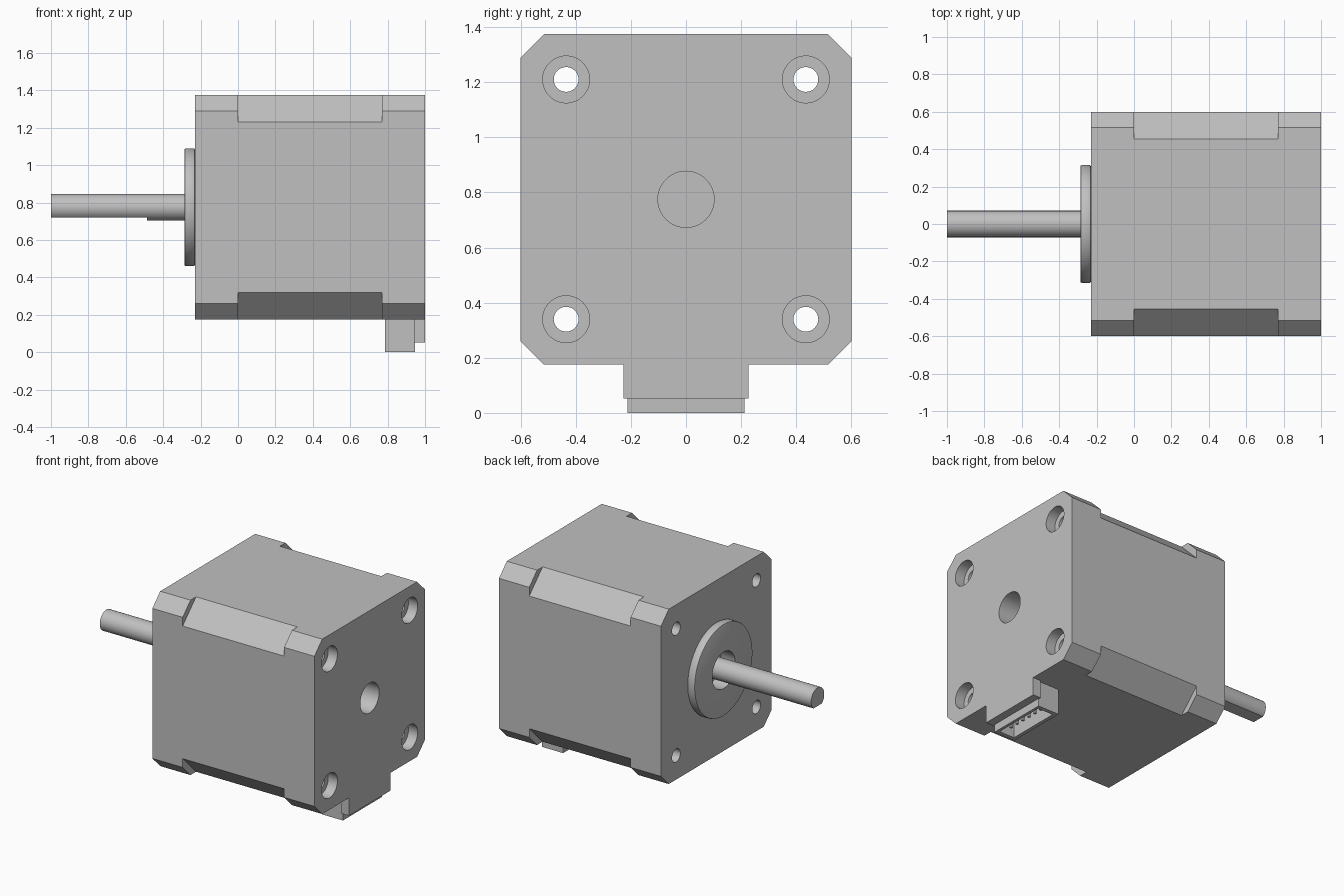
import bpy
from math import radians, sqrt, cos, sin
from mathutils import Matrix

if "Cube" in bpy.data.objects:
    bpy.data.objects.remove(bpy.data.objects["Cube"])

AXIS_Z = 0.775      # height of the shaft axis
HALF = 0.6          # half width of the square body
HOLE = 0.435        # screw hole offset from the axis
FRONT, BACK = -0.23, 1.0

grey = bpy.data.materials.new("plain grey")
grey.use_nodes = True
grey.diffuse_color = (0.53, 0.53, 0.53, 1)
grey.node_tree.nodes["Principled BSDF"].inputs["Base Color"].default_value = (0.53, 0.53, 0.53, 1)


def finish(name):
    ob = bpy.context.object
    ob.name = name
    ob.data.materials.append(grey)
    return ob


def box(name, x, y, z):
    """Box given by its (low, high) extents."""
    bpy.ops.mesh.primitive_cube_add(size=1)
    ob = finish(name)
    size = [b - a for a, b in (x, y, z)]
    mid = [(a + b) / 2 for a, b in (x, y, z)]
    ob.data.transform(Matrix.Translation(mid) @ Matrix.Diagonal((*size, 1)))
    return ob


def rod(name, x0, x1, radius, y=0, z=AXIS_Z, sides=48):
    """Cylinder lying along x."""
    bpy.ops.mesh.primitive_cylinder_add(vertices=sides, radius=radius, depth=x1 - x0)
    ob = finish(name)
    ob.data.transform(Matrix.Translation(((x0 + x1) / 2, y, z)) @ Matrix.Rotation(radians(90), 4, 'Y'))
    return ob


def apply(ob, mod):
    bpy.ops.object.select_all(action='DESELECT')
    ob.select_set(True)
    bpy.context.view_layer.objects.active = ob
    bpy.ops.object.modifier_apply(modifier=mod.name)


def cut(ob, cutter):
    mod = ob.modifiers.new("cut", 'BOOLEAN')
    mod.operation = 'DIFFERENCE'
    mod.solver = 'EXACT'
    mod.object = cutter
    apply(ob, mod)
    bpy.data.objects.remove(cutter)


def smooth(ob):
    bpy.ops.object.select_all(action='DESELECT')
    ob.select_set(True)
    bpy.context.view_layer.objects.active = ob
    bpy.ops.object.shade_smooth_by_angle(angle=radians(30))


def corner_cutter(x, chamfer, angle):
    """Diagonal block that slices one long corner of the body."""
    near = (2 * HALF - chamfer) / sqrt(2)
    ob = box("corner_cutter", x, (near, near + 0.3), (-0.4, 0.4))
    ob.data.transform(Matrix.Translation((0, 0, AXIS_Z)) @ Matrix.Rotation(radians(angle), 4, 'X'))
    return ob


# Body: square block with chamfered corners, cut deeper along the middle
body = box("motor_body", (FRONT, BACK), (-HALF, HALF), (AXIS_Z - HALF, AXIS_Z + HALF))
for angle in (45, 135, 225, 315):
    cut(body, corner_cutter((FRONT - 0.1, BACK + 0.1), 0.085, angle))
    cut(body, corner_cutter((0, 0.77), 0.145, angle))

# Screw holes, counterbored at the back
for sy in (-1, 1):
    for sz in (-1, 1):
        y, z = sy * HOLE, AXIS_Z + sz * HOLE
        cut(body, rod("hole_cutter", FRONT - 0.1, BACK + 0.1, 0.045, y, z, 32))
        cut(body, rod("counterbore_cutter", BACK - 0.07, BACK + 0.1, 0.085, y, z))

# Rear bearing recess and front shaft recess
cut(body, rod("rear_recess_cutter", BACK - 0.15, BACK + 0.1, 0.102))
cut(body, rod("front_recess_cutter", FRONT - 0.1, FRONT + 0.05, 0.125))
smooth(body)

# Pilot ring on the front face
ring = rod("pilot_ring", -0.287, FRONT, 0.315, sides=96)
bevel = ring.modifiers.new("edge", 'BEVEL')
bevel.width = 0.008
bevel.segments = 2
bevel.limit_method = 'ANGLE'
apply(ring, bevel)
cut(ring, rod("ring_cutter", -0.4, 0, 0.125))
smooth(ring)

# Shaft with a flat on its underside
shaft = rod("shaft", -1.0, FRONT + 0.1, 0.071)
cut(shaft, box("flat_cutter", (-1.1, -0.487), (-0.2, 0.2), (0.5, 0.72)))
smooth(shaft)

# Connector: hollow shroud open at the bottom, backed by a shorter plate
shroud = box("connector_shroud", (0.785, 0.945), (-0.212, 0.212), (0, 0.18))
cut(shroud, box("cavity_cutter", (0.81, 0.925), (-0.185, 0.185), (-0.1, 0.13)))
box("connector_plate", (0.94, BACK), (-0.226, 0.226), (0.053, 0.18))
for i in range(6):
    y = (i - 2.5) * 0.057
    box(f"connector_pin_{i + 1}", (0.86, 0.876), (y - 0.008, y + 0.008), (0.03, 0.14))
